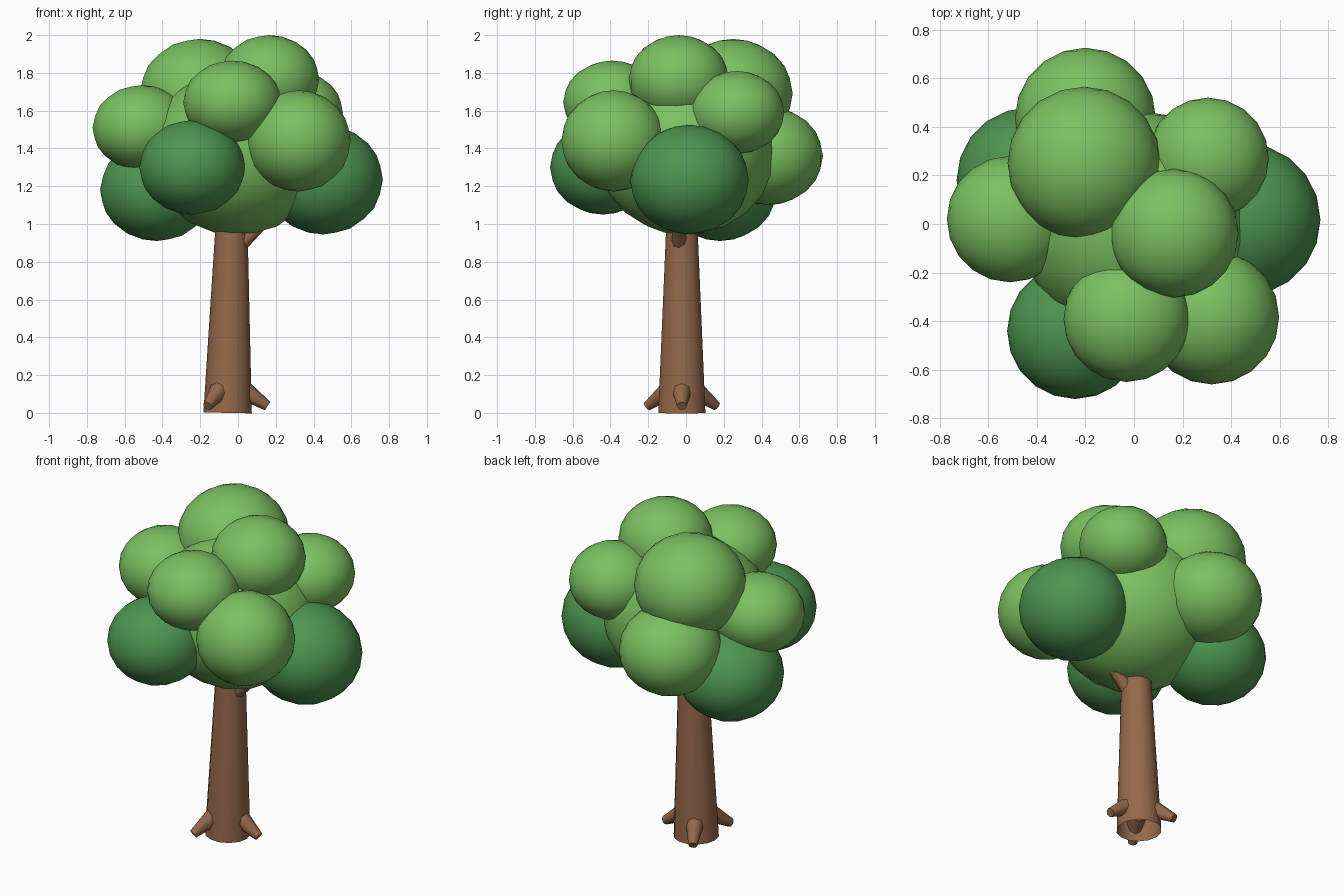
import bpy, math
from mathutils import Vector

if "Cube" in bpy.data.objects:
    bpy.data.objects.remove(bpy.data.objects["Cube"])


def material(name, rgb):
    m = bpy.data.materials.new(name)
    m.diffuse_color = (*rgb, 1)
    m.use_nodes = True
    m.node_tree.nodes["Principled BSDF"].inputs["Base Color"].default_value = m.diffuse_color
    return m


LIGHT = material("light_leaf", (0.20, 0.53, 0.12))
DARK = material("dark_leaf", (0.075, 0.30, 0.08))
BARK = material("bark", (0.30, 0.14, 0.07))


def finish(name, mat):
    ob = bpy.context.object
    ob.name = name
    ob.data.materials.append(mat)
    bpy.ops.object.shade_smooth_by_angle(angle=math.radians(50))
    return ob


def puff(name, centre, r, rz, mat):
    # slightly flattened ball of leaves
    bpy.ops.mesh.primitive_ico_sphere_add(subdivisions=3, radius=1, location=centre)
    bpy.context.object.scale = (r, r, rz)
    bpy.ops.object.transform_apply(location=False, rotation=False, scale=True)
    return finish(name, mat)


def limb(name, a, b, ra, rb, sides, fill="NGON"):
    # tapered cylinder from a to b
    a, b = Vector(a), Vector(b)
    d = b - a
    bpy.ops.mesh.primitive_cone_add(vertices=sides, radius1=ra, radius2=rb,
                                    depth=d.length, end_fill_type=fill,
                                    location=(a + b) / 2)
    bpy.context.object.rotation_euler = d.to_track_quat("Z", "Y").to_euler()
    return finish(name, BARK)


# trunk, open at the base
limb("trunk", (-0.055, -0.022, 0), (-0.032, -0.022, 1.10), 0.128, 0.080, 14, "NOTHING")

# three roots around the base
for i in range(3):
    t = math.radians(120 * i)
    c, s = math.cos(t), math.sin(t)
    limb(f"root_{i + 1}", (-0.055 + 0.07 * c, -0.022 + 0.07 * s, 0.13),
         (-0.055 + 0.212 * c, -0.022 + 0.212 * s, 0.036), 0.056, 0.026, 8)

# short branch into the crown
limb("branch", (-0.02, -0.035, 0.86), (0.17, -0.04, 1.05), 0.042, 0.032, 8)

# crown core and surrounding puffs
puff("crown_core", (-0.005, 0, 1.38), 0.47, 0.44, LIGHT)
light_puffs = [
    ((-0.205, 0.25, 1.69), 0.315, 0.29),
    ((0.165, -0.038, 1.765), 0.265, 0.235),
    ((-0.20, 0.435, 1.36), 0.29, 0.26),
    ((0.305, 0.27, 1.59), 0.25, 0.22),
    ((-0.51, 0.02, 1.51), 0.26, 0.225),
    ((-0.03, -0.39, 1.645), 0.26, 0.22),
    ((0.32, -0.383, 1.44), 0.277, 0.268),
]
dark_puffs = [
    ((-0.242, -0.44, 1.30), 0.28, 0.25),
    ((0.452, 0.018, 1.235), 0.315, 0.29),
    ((-0.43, 0.18, 1.18), 0.30, 0.27),
]
for i, (p, r, rz) in enumerate(light_puffs):
    puff(f"light_puff_{i + 1}", p, r, rz, LIGHT)
for i, (p, r, rz) in enumerate(dark_puffs):
    puff(f"dark_puff_{i + 1}", p, r, rz, DARK)
